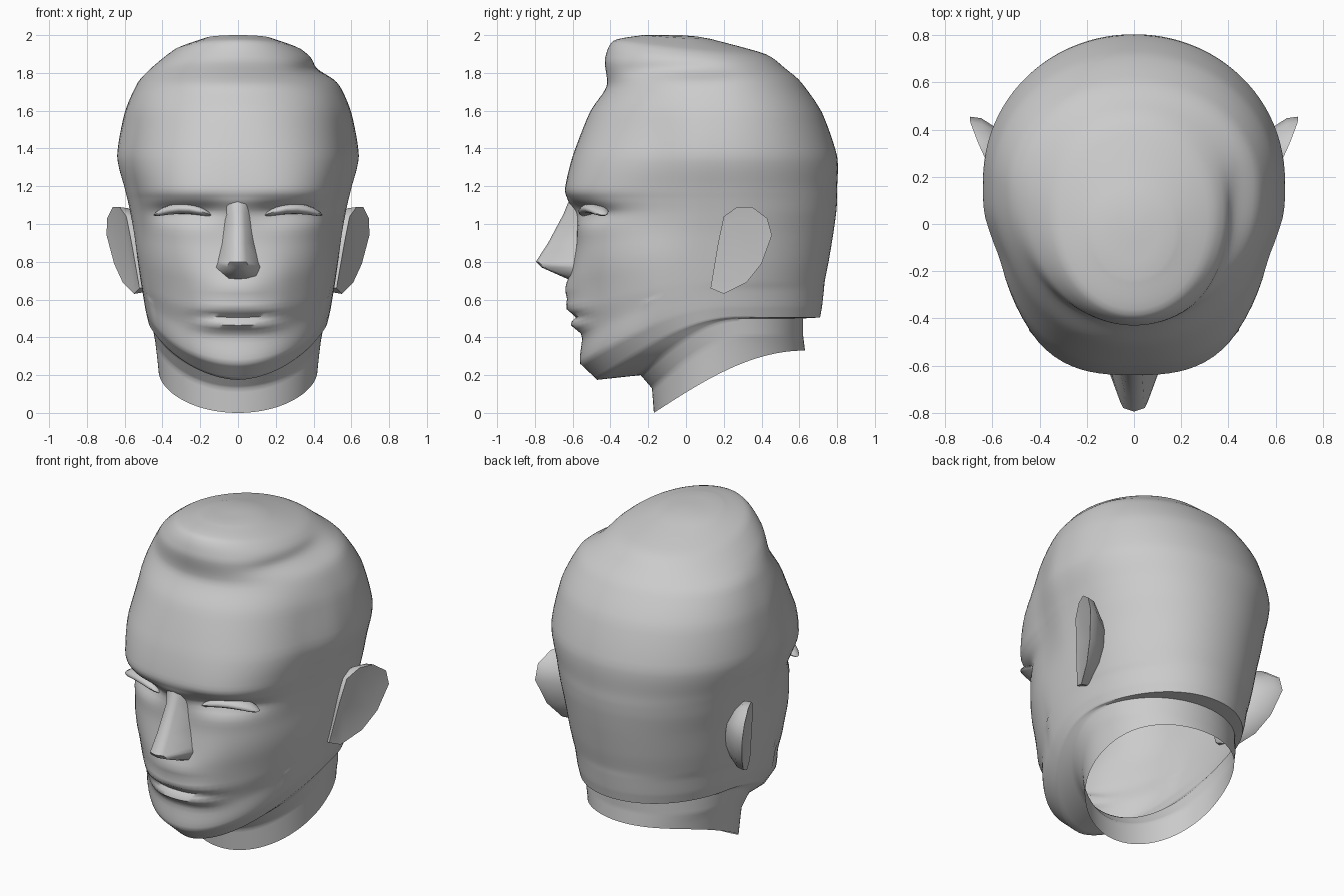
import bpy, bmesh, math
from mathutils import Matrix

if "Cube" in bpy.data.objects:
    bpy.data.objects.remove(bpy.data.objects["Cube"])


def make(name, loops, closed=True, cap_start=False, cap_end=False, mirror=False, angle=40):
    """Skin a list of equal-length point loops into one object."""
    bm = bmesh.new()
    vs = [[bm.verts.new(p) for p in loop] for loop in loops]
    n = len(vs[0])
    for a, b in zip(vs, vs[1:]):
        for i in range(n if closed else n - 1):
            j = (i + 1) % n
            bm.faces.new((a[i], a[j], b[j], b[i]))
    if cap_start:
        bm.faces.new(vs[0][::-1])
    if cap_end:
        bm.faces.new(vs[-1])
    bmesh.ops.recalc_face_normals(bm, faces=bm.faces)
    return finish(name, bm, mirror, angle)


def finish(name, bm, mirror, angle):
    me = bpy.data.meshes.new(name)
    bm.to_mesh(me)
    bm.free()
    ob = bpy.data.objects.new(name, me)
    bpy.context.collection.objects.link(ob)
    if mirror:
        ob.modifiers.new("mirror", 'MIRROR')
    bpy.ops.object.select_all(action='DESELECT')
    bpy.context.view_layer.objects.active = ob
    ob.select_set(True)
    bpy.ops.object.shade_smooth_by_angle(angle=math.radians(angle))
    return ob


# Head rings: z front, z back, y front, y back, half width, y of widest point, front squareness
RINGS = [
    (0.00, 0.33, -0.17, 0.63, 0.42, 0.20, 2.0),   # neck rim
    (0.13, 0.41, -0.18, 0.62, 0.44, 0.20, 2.0),
    (0.20, 0.50, -0.24, 0.62, 0.455, 0.15, 2.0),  # under the jaw
    (0.175, 0.505, -0.47, 0.71, 0.475, 0.10, 1.8),  # jaw edge and hair ledge
    (0.26, 0.56, -0.56, 0.72, 0.49, 0.10, 2.0),
    (0.42, 0.65, -0.55, 0.73, 0.505, 0.10, 2.2),
    (0.55, 0.70, -0.60, 0.735, 0.515, 0.12, 2.3),  # mouth
    (0.72, 0.80, -0.61, 0.755, 0.53, 0.14, 2.4),
    (0.90, 0.95, -0.58, 0.78, 0.55, 0.16, 2.6),
    (1.06, 1.06, -0.58, 0.795, 0.57, 0.18, 2.8),  # eyes
    (1.13, 1.13, -0.62, 0.80, 0.585, 0.18, 2.8),
    (1.19, 1.19, -0.64, 0.80, 0.60, 0.18, 2.8),   # brow
    (1.36, 1.36, -0.60, 0.80, 0.64, 0.18, 2.5),
    (1.59, 1.59, -0.51, 0.72, 0.60, 0.18, 2.2),
    (1.73, 1.75, -0.42, 0.61, 0.53, 0.15, 2.1),   # hairline
    (1.87, 1.82, -0.43, 0.53, 0.46, 0.10, 2.0),   # swept-up front hair
    (1.97, 1.90, -0.385, 0.42, 0.34, 0.05, 2.0),
    (2.00, 1.98, -0.23, 0.13, 0.17, -0.04, 2.0),
]
# Face relief: x, z, x radius, z radius, push along y
RELIEF = [
    (0.00, 0.555, 0.20, 0.035, -0.03),  # upper lip
    (0.00, 0.51, 0.20, 0.016, 0.015),   # mouth line
    (0.00, 0.465, 0.20, 0.032, -0.045),  # lower lip
    (0.00, 0.65, 0.15, 0.07, -0.03),    # above the lip
    (0.29, 1.06, 0.17, 0.05, 0.05),     # eye socket
    (0.00, 1.10, 0.10, 0.05, -0.01),    # between the brows
    (0.38, 0.62, 0.13, 0.17, 0.03),     # cheek hollow
]


def head_point(ring, a, bend):
    zf, zb, yf, yb, w, ym, n = ring
    s, c = math.sin(a), math.cos(a)
    if c < 0:
        n = 2.05
    r = (abs(s) ** n + abs(c) ** n) ** (-1 / n)
    x = w * s * r
    y = ym - (ym - yf if c > 0 else yb - ym) * c * r
    t = min(1, max(0, (y - yf) / (yb - yf)) * bend)
    z = zf + (zb - zf) * math.sin(t * math.pi / 2)
    # temples sit inside the hair
    front = min(1, max(0, (0.05 - y) / 0.2))
    x *= 1 - 0.07 * front * math.exp(-((z - 1.25) / 0.35) ** 4)
    if y < -0.2 and yf < -0.45:
        for bx, bz, rx, rz, d in RELIEF:
            y += d * math.exp(-(abs(abs(x) - bx) / rx) ** 3 - ((z - bz) / rz) ** 2)
    if x > 0:   # parting dent on one side of the hair
        x *= 1 - 0.10 * math.exp(-((z - 1.82) / 0.05) ** 2 - ((y + 0.05) / 0.3) ** 4)
    return (x, y, z)


def between(i, f):
    """Ring between i and i+1: straight on neck and jaw, half-rounded spline above."""
    b, c = RINGS[i], RINGS[i + 1]
    a, d = RINGS[max(i - 1, 3)], RINGS[min(i + 2, len(RINGS) - 1)]
    soft = 0 if i < 4 else 0.7
    out = []
    for p0, p1, p2, p3 in zip(a, b, c, d):
        line = p1 + (p2 - p1) * f
        curve = p1 + 0.5 * f * (p2 - p0 + f * (2*p0 - 5*p1 + 4*p2 - p3 + f * (3*(p1 - p2) + p3 - p0)))
        out.append(line + (curve - line) * soft)
    return out


COLS, STEPS = 96, 6
loops = []
for i in range(len(RINGS) - 1):
    last = i == len(RINGS) - 2
    for k in range(STEPS + last):
        f = k / STEPS
        bend = 1 + 0.6 * min(1, i + f) - (0.6 * min(1, (i + f - 14) / 2) if i >= 14 else 0)
        ring = between(i, f)
        loops.append([head_point(ring, 2 * math.pi * j / COLS, bend) for j in range(COLS)])
# Rounded crown
for w in (0.6, 0.25):
    loops.append([(x * w, -0.05 + (y + 0.05) * w, 2.0 + (z - 2.0) * w ** 2) for x, y, z in loops[-1]])
make("head", loops, cap_end=True, angle=60)

# Nose: z, ridge y, ridge half width, base half width, base y
NOSE = [
    (1.16, -0.605, 0.05, 0.09, -0.56),
    (1.05, -0.65, 0.035, 0.075, -0.54),
    (0.90, -0.73, 0.04, 0.095, -0.54),
    (0.80, -0.795, 0.045, 0.12, -0.55),
    (0.77, -0.765, 0.06, 0.13, -0.56),
    (0.71, -0.63, 0.05, 0.11, -0.56),
]
make("nose", [[(-wb, yb, z), (-wr, yr + 0.015, z), (0, yr, z), (wr, yr + 0.015, z), (wb, yb, z)]
              for z, yr, wr, wb, yb in NOSE], closed=False, cap_end=True, angle=70)

# Narrow arched eyes, turned back at the outer corners
bm = bmesh.new()
bmesh.ops.create_uvsphere(bm, u_segments=16, v_segments=8, radius=1,
                          matrix=Matrix.Translation((0.295, -0.49, 1.06))
                          @ Matrix.Rotation(math.radians(22), 4, 'Z')
                          @ Matrix.Diagonal((0.165, 0.055, 0.028, 1)))
for v in bm.verts:
    v.co.z += 0.022 - 1.5 * (v.co.x - 0.295) ** 2
finish("eyes", bm, True, 60)

# Ears: flat outline (y, z) on a plane that flares outwards, tapering into the head
EAR = [(0.13, 0.66), (0.17, 0.90), (0.20, 1.04), (0.27, 1.09), (0.35, 1.09), (0.43, 1.03),
       (0.455, 0.94), (0.40, 0.79), (0.32, 0.69), (0.20, 0.63)]


def ear_loop(scale, dx):
    pts = []
    for y, z in EAR:
        y, z = 0.24 + (y - 0.24) * scale, 0.87 + (z - 0.87) * scale
        pts.append((0.505 + 0.45 * (y - 0.1) + 0.1 * (z - 0.63) + dx, y, z))
    return pts


make("ears", [ear_loop(0.6, -0.13), ear_loop(0.97, -0.045), ear_loop(1, 0), ear_loop(0.75, -0.005)],
     cap_start=True, cap_end=True, mirror=True, angle=45)
